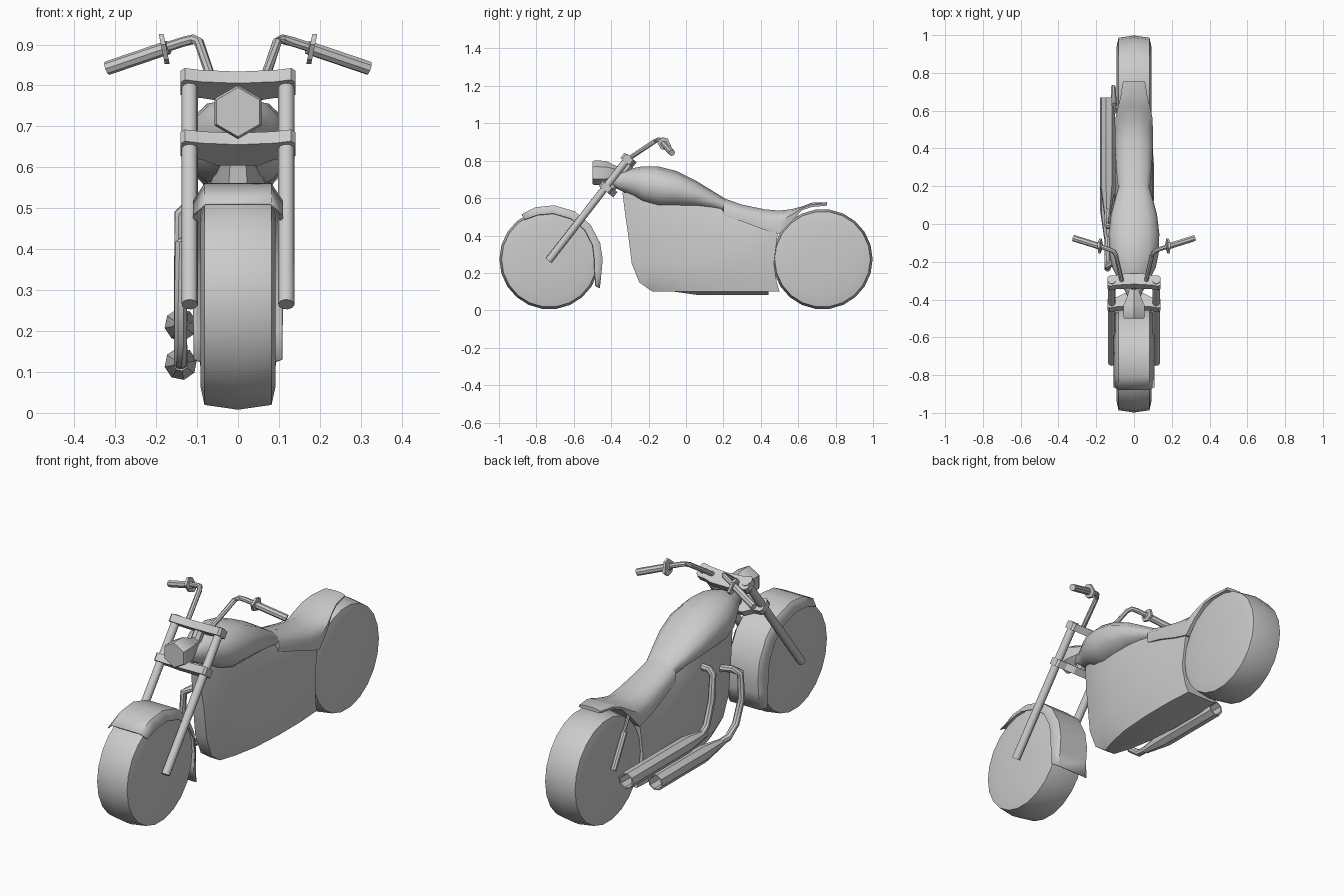
import bpy, bmesh, math
from mathutils import Vector

cube = bpy.data.objects.get("Cube")
if cube:
    bpy.data.objects.remove(cube, do_unlink=True)

grey = bpy.data.materials.new("plain_grey")
grey.use_nodes = True
TONE = (0.6, 0.6, 0.6, 1)
grey.diffuse_color = TONE
grey.node_tree.nodes["Principled BSDF"].inputs["Base Color"].default_value = TONE


def loft(name, rings, closed=True, caps=True, angle=40):
    """Skin a list of equally long point rings."""
    bm = bmesh.new()
    rows = [[bm.verts.new(p) for p in ring] for ring in rings]
    n = len(rows[0])
    for a, b in zip(rows, rows[1:]):
        for i in range(n if closed else n - 1):
            j = (i + 1) % n
            bm.faces.new((a[i], a[j], b[j], b[i]))
    if caps:
        bm.faces.new(rows[0][::-1])
        bm.faces.new(rows[-1])
    bmesh.ops.recalc_face_normals(bm, faces=bm.faces)
    mesh = bpy.data.meshes.new(name)
    bm.to_mesh(mesh)
    bm.free()
    obj = bpy.data.objects.new(name, mesh)
    bpy.context.collection.objects.link(obj)
    mesh.materials.append(grey)
    bpy.ops.object.select_all(action='DESELECT')
    obj.select_set(True)
    bpy.context.view_layer.objects.active = obj
    bpy.ops.object.shade_smooth_by_angle(angle=math.radians(angle))
    return obj


def circle(n, turn=0.0):
    for i in range(n):
        t = math.tau * (i + turn) / n
        yield math.cos(t), math.sin(t)


def tube(name, points, radius, sides=8):
    """Round bar along a path."""
    pts = [Vector(p) for p in points]
    rings = []
    for i, p in enumerate(pts):
        before = (p - pts[i - 1]).normalized() if i else Vector()
        after = (pts[i + 1] - p).normalized() if i + 1 < len(pts) else Vector()
        d = (before + after).normalized()
        side = d.cross(Vector((0.3, 0.8, 0.1))).normalized()
        up = side.cross(d)
        rings.append([p + radius * (side * c + up * s) for c, s in circle(sides)])
    return loft(name, rings)


def lathe_y(name, x, z, profile, sides, turn=0.0):
    """Turned part along y from (y, radius) pairs."""
    return loft(name, [[(x + r * c, y, z + r * s) for c, s in circle(sides, turn)]
                       for y, r in profile])


# Wheels: solid discs with a softly crowned tread
def wheel(name, y0):
    half = [(0.092, 0.05), (0.092, 0.21), (0.082, 0.256)]
    profile = half + [(0, 0.268)] + [(-x, r) for x, r in half[::-1]]
    loft(name, [[(x, y0 + r * c, 0.273 + r * s) for c, s in circle(22)]
                for x, r in profile], angle=50)


wheel("front_wheel", -0.73)
wheel("rear_wheel", 0.73)

# Front fender: folded strip around the wheel, kicked out at the rear end
rings = []
for deg, outer, inner in ((122, .28, .25), (105, .285, .245), (85, .287, .245),
                          (62, .287, .245), (40, .284, .245), (18, .282, .243),
                          (0, .282, .24), (-15, .285, .25), (-30, .308, .285)):
    c, s = math.cos(math.radians(deg)), math.sin(math.radians(deg))
    rings.append([(x, -0.73 + r * c, 0.273 + r * s) for x, r in
                  ((-.107, inner), (-.08, outer), (.08, outer), (.107, inner))])
fender = loft("front_fender", rings, closed=False, caps=False, angle=30)
shell = fender.modifiers.new("thickness", 'SOLIDIFY')
shell.thickness = 0.006
shell.offset = 0

# Engine body: level sections, narrow at the front
rings = []
for z, front, back, hw in ((.10, -.18, .50, .09), (.15, -.25, .485, .097),
                           (.25, -.29, .47, .105), (.41, -.31, .49, .1),
                           (.51, -.325, .22, .085), (.63, -.34, .1, .06)):
    side = [(0, .3), (.12, .6), (.3, .87), (.55, 1), (.8, 1), (1, .9)]
    left = [(hw * w, front + (back - front) * f, z) for f, w in side]
    rings.append(left + [(-x, y, q) for x, y, q in left[::-1]])
loft("engine_body", rings, angle=50)

# Fuel tank: teardrop
rings = []
for y, low, top, hw in ((-.42, .68, .73, .02), (-.36, .645, .735, .045),
                        (-.285, .61, .76, .088), (-.23, .575, .77, .115),
                        (-.15, .55, .77, .132), (-.05, .55, .745, .134),
                        (.05, .548, .695, .122), (.14, .535, .64, .098),
                        (.22, .518, .59, .075)):
    mid, h = (low + top) / 2, (top - low) / 2
    rings.append([(hw * math.copysign(abs(c) ** .8, c), y, mid + h * s)
                  for c, s in circle(12)])
loft("fuel_tank", rings, angle=50)

# Seat and rear fender with an upturned tail
rings = []
for y, low, top, hw in ((.2, .505, .6, .085), (.3, .475, .565, .095),
                        (.42, .43, .54, .1), (.5, .408, .533, .1),
                        (.56, .47, .54, .098), (.62, .535, .555, .085),
                        (.67, .552, .575, .072), (.755, .56, .578, .058)):
    h = top - low
    right = [(hw * .97, y, low), (hw, y, low + h * .55),
             (hw * .75, y, low + h * .85), (hw * .3, y, top)]
    rings.append(right + [(-x, q, z) for x, q, z in right[::-1]])
loft("seat", rings, angle=45)

# Fork axis and the two clamps set square to it
axis = Vector((0, 0.44, 0.57)).normalized()
ahead = Vector((0, -axis.z, axis.y))


def clamp(name, centre, depth):
    half = [(0, .024), (.09, .03), (.13, .038), (.14, .028),
            (.14, -.022), (.13, -.032), (.09, -.035), (.05, -depth)]
    plan = half + [(-x, d) for x, d in half[:0:-1]]
    loft(name, [[Vector(centre) + Vector((x, 0, 0)) + ahead * d + axis * n
                 for x, d in plan] for n in (-.018, .018)], angle=20)


clamp("upper_clamp", (0, -.31, .805), .045)
clamp("lower_clamp", (0, -.425, .655), .06)
tube("steering_stem", [(0, -.41, .64), (0, -.295, .79)], .025)

# Headlight
lathe_y("headlight", 0, .735, [(-.5, .06), (-.49, .066), (-.43, .064),
                               (-.38, .04), (-.33, .025)], 6, .5)

# Paired parts
for s, label in ((1, "left"), (-1, "right")):
    tube(label + "_fork_leg", [(s * .118, -.735, .265), (s * .118, -.3, .825)], .02, 10)
    tube(label + "_handlebar", [(s * .065, -.3, .815), (s * .095, -.165, .905),
                                (s * .108, -.145, .913), (s * .13, -.135, .908),
                                (s * .18, -.118, .892)], .012)
    tube(label + "_grip", [(s * .17, -.122, .893), (s * .32, -.075, .842)], .017)
    # Lever bracket
    plate = ((-.04, .012), (-.012, .038), (.018, .03), (.038, -.015), (.015, -.035), (-.02, -.025))
    loft(label + "_lever_bracket", [[(s * (.18 + dx + b * .2), -.115 + a, .888 + b)
                                     for a, b in plate] for dx in (-.006, .006)], angle=20)

# Exhaust headers, on the right only
X = -.14
tube("rear_header", [(-.07, -.01, .505), (-.12, -.01, .505), (X, -.01, .485),
                     (X, 0, .36), (X, .04, .25), (X, .075, .22), (X, .14, .215)], .017)
tube("front_header", [(-.05, -.17, .43), (-.11, -.2, .43), (X, -.225, .41),
                      (X, -.235, .28), (X, -.19, .17), (X, -.13, .125), (X, 0, .12)], .017)

# Mufflers with hollow ends
for label, start, end, z in (("upper", .05, .67, .215), ("lower", -.08, .44, .12)):
    lathe_y(label + "_muffler", X, z, [(start, .018), (start + .15, .04), (end, .04),
                                       (end, .033), (end - .1, .033)], 8, .25)

# Rear shock, on the right only
tube("shock_rod", [(-.1, .59, .5), (-.105, .67, .37)], .008)
tube("shock_body", [(-.105, .63, .435), (-.11, .725, .28)], .014)
